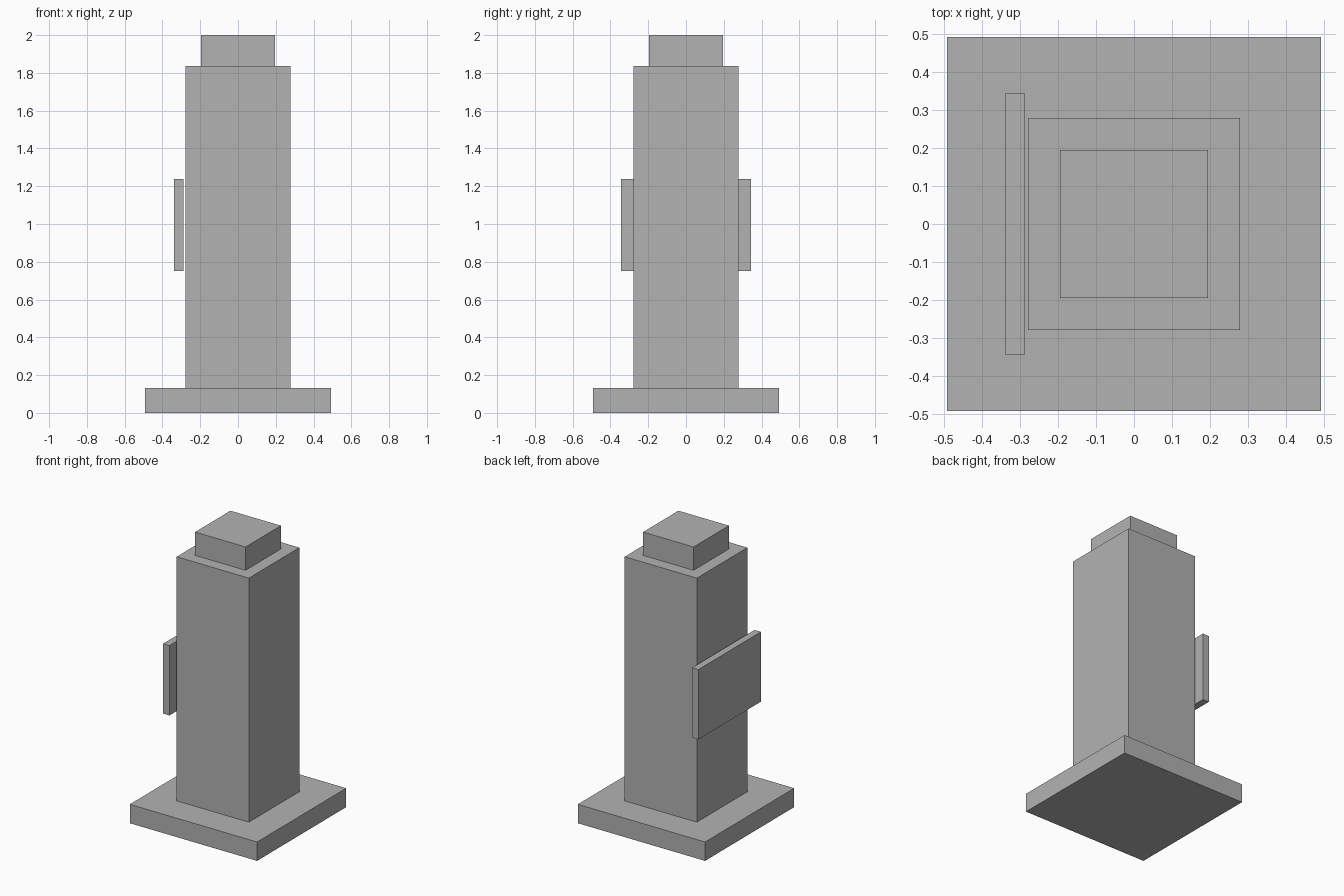
import bpy

# Remove the default object
cube = bpy.data.objects.get("Cube")
if cube:
    bpy.data.objects.remove(cube, do_unlink=True)

# Single stone colour
GREY = (0.448, 0.448, 0.448, 1.0)
stone = bpy.data.materials.new("stone_grey")
stone.use_nodes = True
stone.diffuse_color = GREY
stone.node_tree.nodes["Principled BSDF"].inputs["Base Color"].default_value = GREY


def block(name, width, depth, bottom, top, x=0.0):
    """Flat-faced box spanning bottom to top, centred on y = 0."""
    bpy.ops.mesh.primitive_cube_add(size=1, location=(x, 0, (bottom + top) / 2))
    obj = bpy.context.object
    obj.name = obj.data.name = name
    obj.scale = (width, depth, top - bottom)
    bpy.ops.object.transform_apply(location=False, rotation=False, scale=True)
    obj.data.materials.append(stone)
    return obj


BASE_TOP, SHAFT_TOP = 0.132, 1.837

# Stacked plinth, shaft and cap
block("base_plinth", 0.984, 0.984, 0, BASE_TOP)
block("shaft", 0.558, 0.558, BASE_TOP, SHAFT_TOP)
block("top_cap", 0.39, 0.39, SHAFT_TOP, 2)

# Thin upright panel standing just off the right side of the shaft
block("side_panel", 0.049, 0.69, 0.751, 1.239, x=-0.313)
